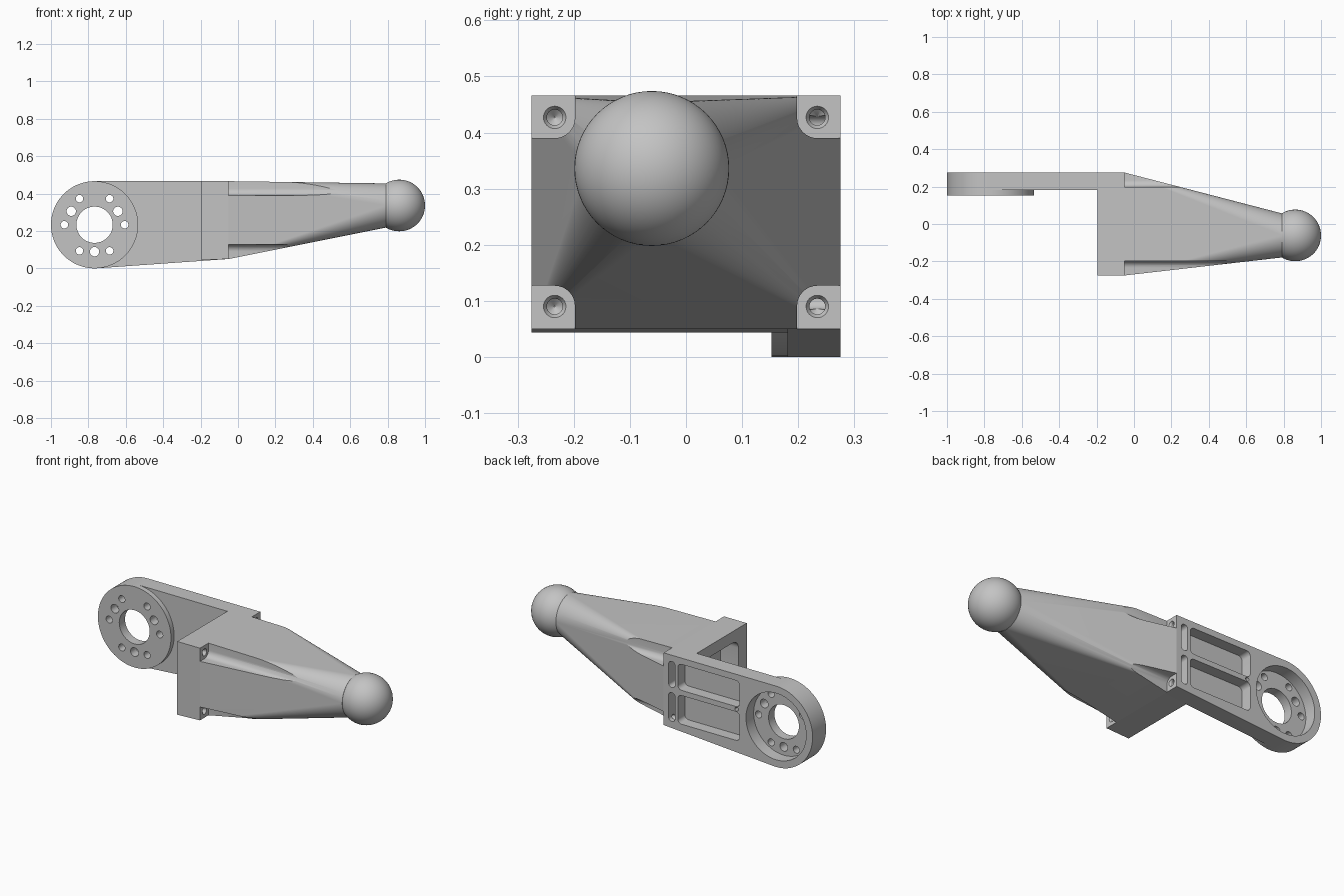
import bpy, bmesh, math
from mathutils import Vector

if "Cube" in bpy.data.objects:
    bpy.data.objects.remove(bpy.data.objects["Cube"])

GREY = bpy.data.materials.new("light_grey")
GREY.diffuse_color = (0.55, 0.55, 0.55, 1)
GREY.use_nodes = True
GREY.node_tree.nodes["Principled BSDF"].inputs["Base Color"].default_value = GREY.diffuse_color


def hull(name, pts):
    """Convex solid around a set of points."""
    bm = bmesh.new()
    for p in pts:
        bm.verts.new(p)
    res = bmesh.ops.convex_hull(bm, input=bm.verts)
    bmesh.ops.delete(bm, geom=[v for v in bm.verts if not v.link_faces], context='VERTS')
    bmesh.ops.dissolve_limit(bm, angle_limit=0.002, verts=bm.verts, edges=bm.edges)
    bmesh.ops.recalc_face_normals(bm, faces=bm.faces)
    me = bpy.data.meshes.new(name)
    bm.to_mesh(me)
    bm.free()
    me.materials.append(GREY)
    ob = bpy.data.objects.new(name, me)
    bpy.context.collection.objects.link(ob)
    return ob


def circle(u, v, r, n=64):
    return [(u + r * math.cos(2 * math.pi * i / n), v + r * math.sin(2 * math.pi * i / n)) for i in range(n)]


def rounded(u0, u1, v0, v1, r):
    return [p for u in (u0 + r, u1 - r) for v in (v0 + r, v1 - r) for p in circle(u, v, r, 32)]


def along_x(name, prof, a, b):
    return hull(name, [(x, u, v) for x in (a, b) for u, v in prof])


def along_y(name, prof, a, b):
    return hull(name, [(u, y, v) for y in (a, b) for u, v in prof])


def combine(ob, others, op):
    """Apply a boolean with each helper and remove the helper."""
    bpy.context.view_layer.objects.active = ob
    for o in others:
        m = ob.modifiers.new("bool", 'BOOLEAN')
        m.operation, m.solver, m.object = op, 'EXACT', o
        bpy.ops.object.modifier_apply(modifier=m.name)
        bpy.data.objects.remove(o)


def smooth(ob):
    bpy.ops.object.select_all(action='DESELECT')
    ob.select_set(True)
    bpy.context.view_layer.objects.active = ob
    bpy.ops.object.shade_smooth_by_angle(angle=math.radians(25))


HX, HZ, HR = -0.767, 0.233, 0.233      # hub centre and radius
BX, BY, BZ, BR = 0.862, -0.061, 0.336, 0.138  # ball centre and radius
Y, TOP, LOW, FX = 0.275, 0.466, 0.05, -0.05   # flange extents

# side arm, hub boss and flange joined into one bracket
bracket = along_y("bracket", circle(HX, HZ, HR, 96) + [(FX, TOP), (FX, LOW)], 0.181, Y)
boss = along_y("boss", circle(HX, HZ, HR, 96), 0.152, 0.181)
flange = along_y("flange", [(-0.195, 0.044), (FX, LOW), (FX, TOP), (-0.195, TOP)], -Y, 0.2)
combine(bracket, [boss, flange], 'UNION')

# hub recess, centre bore and bolt holes
cuts = [along_y("hub_recess", circle(HX, HZ, 0.192, 96), 0.205, 0.4),
        along_y("bore", circle(HX, HZ, 0.097), 0.0, 0.4)]
holes = [(a, 0.161, 0.02) for a in (0, 60, 120, 180, 240, 300)]
holes += [(a, 0.144, 0.025) for a in (30, 150, 270)]
for a, d, r in holes:
    a = math.radians(a)
    cuts.append(along_y("bolt_hole", circle(HX + d * math.cos(a), HZ + d * math.sin(a), r, 32), 0.0, 0.4))

# lightening pockets and slots in the back of the arm
for z0, z1 in ((0.085, 0.25), (0.28, 0.43)):
    cuts.append(along_y("arm_pocket", rounded(-0.535, -0.14, z0, z1, 0.025), 0.21, 0.4))
    cuts.append(along_y("arm_slot", rounded(-0.122, -0.082, z0, z1, 0.018), 0.21, 0.4))
cuts.append(along_y("web_hole", circle(-0.515, 0.265, 0.011, 24), 0.21, 0.4))

# hollow in the inner face of the flange
cuts.append(along_x("flange_hollow", rounded(-0.2, 0.165, 0.12, 0.4, 0.05), -0.3, -0.08))

# countersunk screw holes in the flange corners
for y in (-0.234, 0.234):
    for z in (0.09, 0.427):
        prof = [(0.1, 0.02), (FX, 0.02), (FX - 0.01, 0.014), (FX - 0.05, 0.014), (FX - 0.062, 0.001)]
        cuts.append(hull("screw_hole", [(x, u, v) for x, r in prof[2:] for u, v in circle(y, z, r, 32)]
                         + [(FX + 0.01, u, v) for u, v in circle(y, z, 0.014, 32)]))
        cuts.append(hull("countersink", [(x, u, v) for x, r in prof[:3] for u, v in circle(y, z, r, 32)]))
combine(bracket, cuts, 'DIFFERENCE')

# boom blending from the rectangular flange to the round neck
neck = [(0.79, u, v) for u, v in circle(BY, BZ, 0.118, 128)]
boom = hull("boom", [(FX, y, z) for y in (-Y, Y) for z in (LOW, TOP)] + neck)
reliefs = []
for y0, y1 in ((-0.5, -0.198), (0.198, 0.5)):
    for z0, z1 in ((-0.2, 0.127), (0.39, 0.7)):
        reliefs.append(along_x("corner_relief", rounded(y0, y1, z0, z1, 0.036), -0.2, 0.75))
combine(boom, reliefs, 'DIFFERENCE')

# ball end
bpy.ops.mesh.primitive_uv_sphere_add(segments=64, ring_count=32, radius=BR, location=(BX, BY, BZ))
ball = bpy.context.object
ball.name = "ball"
ball.data.materials.append(GREY)

for ob in (bracket, boom, ball):
    smooth(ob)
